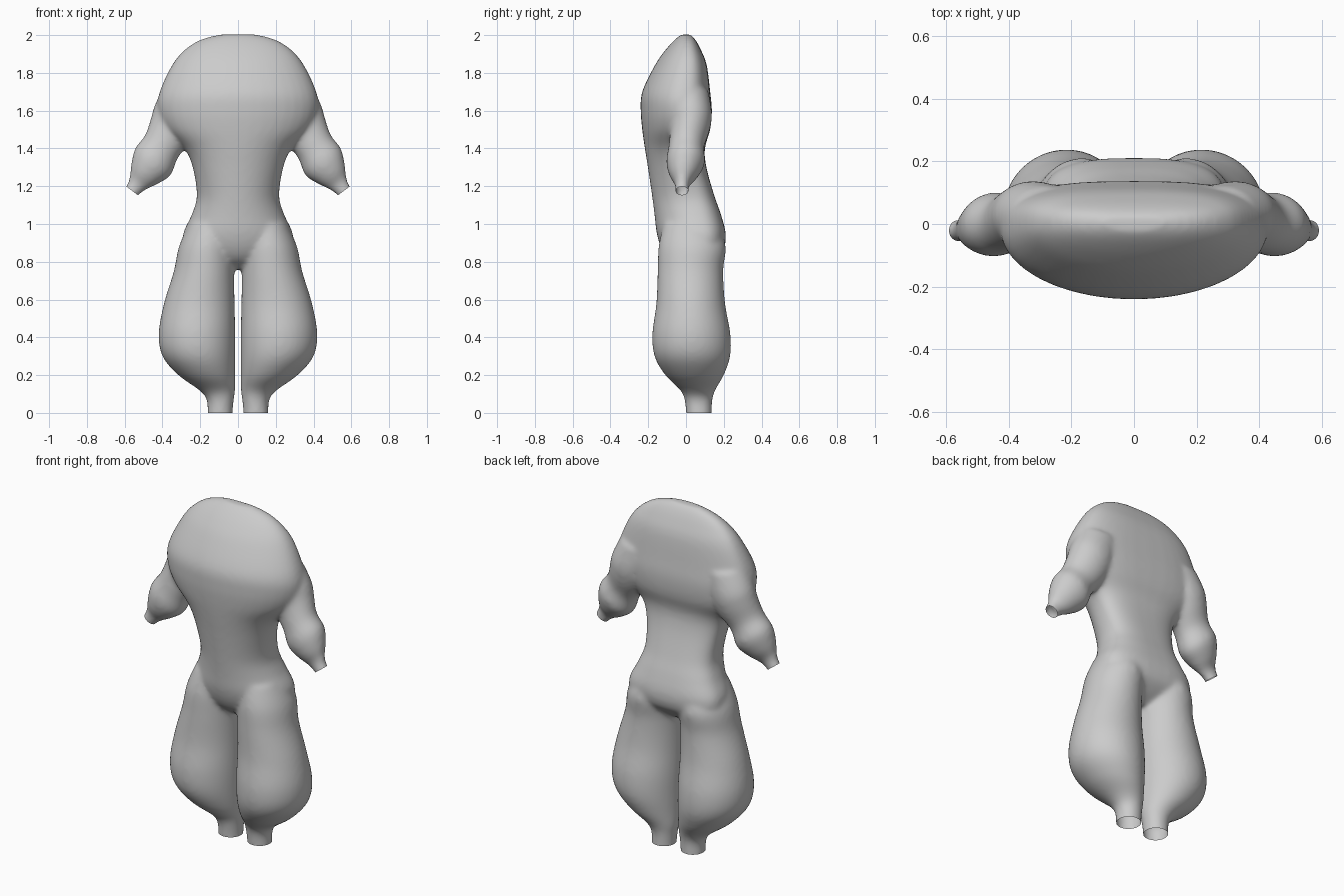
import bpy, bmesh, math
from mathutils import Vector

if "Cube" in bpy.data.objects:
    bpy.data.objects.remove(bpy.data.objects["Cube"])

SEG, SUB = 40, 5


def spline(rows):
    """Catmull-Rom interpolation through rows of section values."""
    out = []
    for i in range(len(rows) - 1):
        p0, p1 = rows[max(i - 1, 0)], rows[i]
        p2, p3 = rows[i + 1], rows[min(i + 2, len(rows) - 1)]
        for k in range(SUB):
            t = k / SUB
            out.append([0.5 * (2 * b + (c - a) * t + (2 * a - 5 * b + 4 * c - d) * t * t
                               + (3 * b - a - 3 * c + d) * t ** 3)
                        for a, b, c, d in zip(p0, p1, p2, p3)])
    return out + [list(rows[-1])]


def power(v, n):
    return math.copysign(abs(v) ** (2 / n), v)


def loft(bm, rows, side=1, bias=0.5, back=2.0):
    """Rows: centre x, centre z, half width, front y, back y, tilt in degrees."""
    rings = []
    for cx, cz, half, yf, yb, tilt in spline(rows):
        mid = yf + (yb - yf) * bias
        ring = []
        for i in range(SEG):
            a = 2 * math.pi * i / SEG
            n = back if math.sin(a) > 0 else 2.0
            w = half * power(math.cos(a), n)
            y = mid + (yb - mid if math.sin(a) > 0 else mid - yf) * power(math.sin(a), n)
            r = math.radians(tilt)
            ring.append(bm.verts.new((side * (cx + w * math.cos(r)), y, cz + w * math.sin(r))))
        rings.append(ring)
    for a, b in zip(rings, rings[1:]):
        for i in range(SEG):
            j = (i + 1) % SEG
            bm.faces.new((a[i], a[j], b[j], b[i]))
    bm.faces.new(rings[0])
    bm.faces.new(rings[-1])


# torso: height, half width, front, back
torso = [(2.003, .10, -.025, .025), (1.975, .20, -.06, .05), (1.92, .285, -.11, .08),
         (1.84, .35, -.165, .11), (1.70, .415, -.232, .128), (1.60, .425, -.24, .137),
         (1.50, .385, -.232, .128), (1.40, .285, -.218, .10), (1.30, .24, -.202, .108),
         (1.15, .218, -.18, .15), (1.05, .245, -.167, .185), (.95, .29, -.155, .21),
         (.87, .28, -.13, .20), (.81, .20, -.09, .15), (.76, .09, -.02, .08)]
# leg: height, centre x, half width, front, back
leg = [(1.0, .14, .12, -.12, .17), (.88, .165, .148, -.145, .21), (.75, .18, .16, -.15, .197),
       (.58, .205, .187, -.157, .207), (.42, .217, .203, -.178, .235), (.30, .207, .193, -.167, .234),
       (.20, .165, .151, -.11, .20), (.12, .11, .095, -.03, .155), (.07, .094, .072, -.008, .14),
       (0, .095, .067, 0, .137), (-.05, .095, .067, 0, .137)]
# sleeve: centre x, centre z, half width, front, back, tilt
arm = [(.27, 1.70, .13, -.10, .12, 10), (.32, 1.58, .13, -.09, .137, 20),
       (.355, 1.50, .122, -.085, .125, 30), (.405, 1.41, .106, -.092, .095, 35),
       (.45, 1.33, .118, -.104, .10, 37), (.495, 1.265, .088, -.088, .065, 37),
       (.53, 1.215, .055, -.06, .022, 37), (.56, 1.175, .041, -.056, .014, 37),
       (.59, 1.135, .041, -.056, .014, 37)]

bm = bmesh.new()
loft(bm, [(0, z, h, f, b, 0) for z, h, f, b in torso], bias=.6, back=2.8)
for s in (1, -1):
    loft(bm, [(x, z, h, f, b, 0) for z, x, h, f, b in leg], s)
    loft(bm, arm, s)
bmesh.ops.recalc_face_normals(bm, faces=bm.faces)
mesh = bpy.data.meshes.new("body_suit")
bm.to_mesh(mesh)
bm.free()
suit = bpy.data.objects.new("body_suit", mesh)
bpy.context.collection.objects.link(suit)
bpy.context.view_layer.objects.active = suit
suit.select_set(True)

# blend the parts into one skin
remesh = suit.modifiers.new("merge", 'REMESH')
remesh.mode = 'VOXEL'
remesh.voxel_size = 0.011
soft = suit.modifiers.new("soften", 'SMOOTH')
soft.factor = 0.5
soft.iterations = 14
for name in ("merge", "soften"):
    bpy.ops.object.modifier_apply(modifier=name)

# open the trouser and sleeve cuffs
bm = bmesh.new()
bm.from_mesh(suit.data)


def trim(point, normal, keep):
    verts = [v for v in bm.verts if keep(v.co)]
    edges = [e for e in bm.edges if all(keep(v.co) for v in e.verts)]
    faces = [f for f in bm.faces if all(keep(v.co) for v in f.verts)]
    bmesh.ops.bisect_plane(bm, geom=verts + edges + faces, plane_co=Vector(point),
                           plane_no=Vector(normal), clear_outer=True)


trim((0, 0, 0), (0, 0, -1), lambda c: c.z < .1)
for s in (1, -1):
    trim((s * .56, 0, 1.175), (s * .6, 0, -.8), lambda c: c.z > 1.05 and s * c.x > .45)
bm.to_mesh(suit.data)
bm.free()
bpy.ops.object.shade_smooth()
